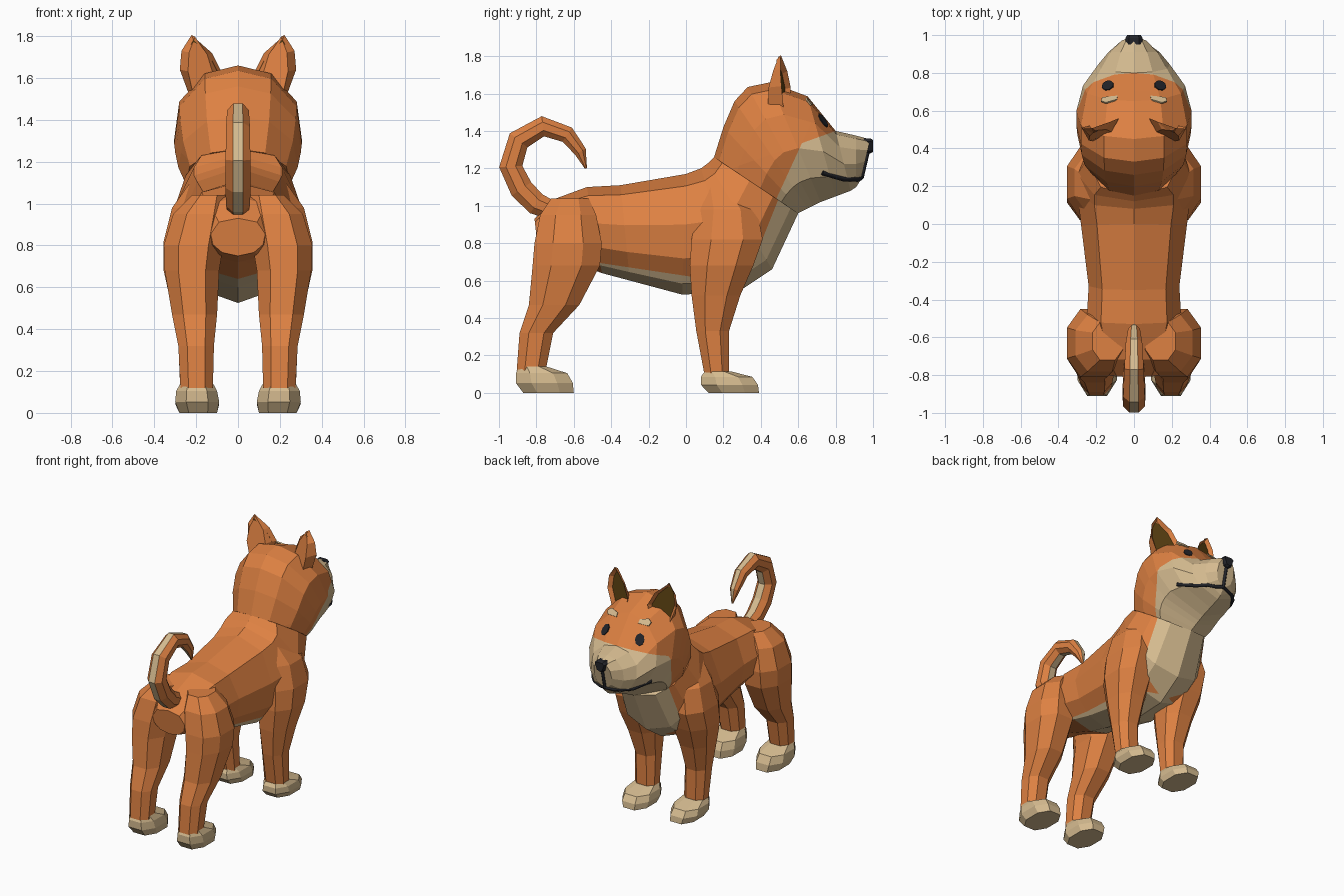
import bpy, bmesh, math
from mathutils import Vector
from mathutils.bvhtree import BVHTree

if "Cube" in bpy.data.objects:
    bpy.data.objects.remove(bpy.data.objects["Cube"], do_unlink=True)


def material(name, rgb):
    m = bpy.data.materials.new(name)
    m.use_nodes = True
    m.diffuse_color = (*rgb, 1)
    bsdf = m.node_tree.nodes["Principled BSDF"]
    bsdf.inputs["Base Color"].default_value = (*rgb, 1)
    bsdf.inputs["Roughness"].default_value = 0.8
    return m


ORANGE = material("orange fur", (0.73, 0.22, 0.055))
CREAM = material("cream fur", (0.67, 0.50, 0.28))
BLACK = material("black", (0.016, 0.017, 0.022))
BROWN = material("ear brown", (0.11, 0.055, 0.006))


def finish(name, bm, mats):
    bmesh.ops.recalc_face_normals(bm, faces=bm.faces[:])
    me = bpy.data.meshes.new(name)
    bm.to_mesh(me)
    bm.free()
    for m in mats:
        me.materials.append(m)
    ob = bpy.data.objects.new(name, me)
    bpy.context.collection.objects.link(ob)
    return ob


def loft(rings):
    """Skin closed rings of equal length and cap both ends."""
    bm = bmesh.new()
    vs = [[bm.verts.new(p) for p in r] for r in rings]
    n = len(vs[0])
    for a, b in zip(vs, vs[1:]):
        for i in range(n):
            bm.faces.new((a[i], a[(i + 1) % n], b[(i + 1) % n], b[i]))
    bm.faces.new(vs[0][::-1])
    bm.faces.new(vs[-1])
    return bm


def body_rings(stations, section):
    """Stations are top y, z, bottom y, z, half width; section is half of the outline."""
    rings = []
    full = section + [(-x, t) for x, t in section[-2:0:-1]]
    for ty, tz, by, bz, w in stations:
        rings.append([(x * w, ty + (by - ty) * t, tz + (bz - tz) * t) for x, t in full])
    return rings


def cut(bm, co, no):
    bmesh.ops.bisect_plane(bm, geom=bm.verts[:] + bm.edges[:] + bm.faces[:],
                           plane_co=co, plane_no=no, dist=0.0005)


# Torso: rump to neck, with cream belly and chest
TORSO_SECTION = [(0, 0), (.7, .1), (1, .42), (.92, .70), (.58, .91), (0, 1)]
NECK = (.15, 1.26, .60, .96, .25)
bm = loft(body_rings([
    (-.81, .93, -.79, .75, .13), (-.72, 1.03, -.66, .72, .20),
    (-.53, 1.10, -.45, .64, .25), (-.35, 1.11, -.30, .60, .24),
    (0, 1.17, -.02, .525, .28), (.08, 1.20, .28, .54, .30),
    (.12, 1.23, .46, .66, .30), NECK], TORSO_SECTION))
belly = (Vector((0, 0, .625)), Vector((0, -.15, -1)))
chest = (Vector((0, .30, .55)), Vector((0, 1, -.4)))
for co, no in (belly, chest):
    cut(bm, co, no)
for f in bm.faces:
    c = f.calc_center_median()
    under = (c - belly[0]).dot(belly[1]) > 0 and c.y > -.55
    f.material_index = int(under or (c - chest[0]).dot(chest[1]) > 0)
finish("torso", bm, [ORANGE, CREAM])

# Head: skull and muzzle, cream below the cheek line
HEAD_SECTION = [(0, 0), (.52, .06), (.92, .27), (1, .55), (.78, .80), (0, 1)]
bm = loft(body_rings([
    NECK, (.20, 1.42, .62, .97, .285), (.26, 1.56, .65, .985, .30),
    (.33, 1.635, .68, 1.0, .305), (.45, 1.66, .72, 1.02, .305),
    (.65, 1.585, .80, 1.05, .27), (.80, 1.40, .88, 1.08, .19),
    (.91, 1.375, .91, 1.10, .135), (.985, 1.355, .935, 1.14, .07)], HEAD_SECTION))
brow = (Vector((0, .62, 1.335)), Vector((0, .36, -1)))
cheek = (Vector((0, .62, 1.335)), Vector((0, 1, -.46)))
for co, no in (brow, cheek):
    cut(bm, co, no)
for f in bm.faces:
    c = f.calc_center_median()
    f.material_index = int(all((c - co).dot(no) > 0 for co, no in (brow, cheek)))
surface = BVHTree.FromBMesh(bm)
finish("head", bm, [ORANGE, CREAM])


def plate(name, at, outline, mat):
    """Thin plate lying on the head surface; outline is (across, up)."""
    co, no, _, _ = surface.find_nearest(Vector(at))
    across = Vector((0, 0, 1)).cross(no).normalized()
    up = no.cross(across)
    rings = [[co + across * u + up * v + no * h for u, v in outline] for h in (-.004, .005)]
    finish(name, loft(rings), [mat])


# Limbs: rings are z, inner x, outer x, back y, front y
def limb(name, rings, side, mat):
    out = []
    for z, xi, xo, yb, yf in rings:
        cx, cy, rx, ry = (xi + xo) / 2, (yb + yf) / 2, (xo - xi) / 2, (yf - yb) / 2
        out.append([(side * (cx + rx * u), cy + ry * v, z) for u, v in
                    [(1, -.45), (1, .45), (.5, 1), (-.5, 1), (-1, .45), (-1, -.45), (-.5, -1), (.5, -1)]])
    finish(name, loft(out), [mat])


HIND_LEG = [(1.04, .06, .22, -.72, -.52), (.95, .05, .31, -.78, -.48), (.80, .07, .355, -.81, -.45),
            (.68, .09, .35, -.82, -.46), (.47, .10, .315, -.84, -.57), (.32, .115, .285, -.89, -.71),
            (.12, .12, .275, -.905, -.75)]
FORE_LEG = [(1.14, .05, .20, .08, .24), (.98, .05, .315, .06, .38), (.82, .07, .355, .03, .41),
            (.68, .08, .355, .02, .36), (.52, .10, .32, .03, .29), (.33, .12, .285, .055, .23),
            (.09, .12, .275, .10, .23)]
PAW = [(0, .10, .28, .04, .31), (.05, .09, .30, 0, .305), (.10, .10, .295, 0, .275), (.135, .12, .275, .02, .16)]

for side, tag in ((1, "left"), (-1, "right")):
    limb("hind_leg_" + tag, HIND_LEG, side, ORANGE)
    limb("fore_leg_" + tag, FORE_LEG, side, ORANGE)
    for name, y0, k in (("hind_paw_", -.91, 1.05), ("fore_paw_", .08, .85)):
        limb(name + tag, [(z * k, a, b, y0 + c, y0 + d) for z, a, b, c, d in PAW], side, CREAM)

    # Ear: shallow shell with a sunken brown inside
    outline = [(.10, 1.54), (.08, 1.63), (.125, 1.72), (.222, 1.805), (.27, 1.73), (.278, 1.64), (.23, 1.51)]
    front, back = [], []
    for x, z in outline:
        lean = -.25 * (x - .18) - .12 * max(0, z - 1.66)
        front.append((side * x, .535 + lean, z))
        thin = .09 * (1.805 - z) / .26 + .012
        back.append((side * (.18 + (x - .18) * .6), .535 + lean - min(thin, .085), z - .008))
    bm = loft([back, front])
    bm.faces.ensure_lookup_table()
    inner = bm.faces[-1]
    bmesh.ops.recalc_face_normals(bm, faces=bm.faces[:])
    bmesh.ops.inset_region(bm, faces=[inner], thickness=.022, depth=-.025)
    inner.material_index = 1
    finish("ear_" + tag, bm, [ORANGE, BROWN])

    # Eye and brow spot
    eye = [(.032 * math.cos(a * math.pi / 4), .043 * math.sin(a * math.pi / 4)) for a in range(8)]
    plate("eye_" + tag, (side * .135, .725, 1.45), eye, BLACK)
    s = side
    plate("brow_spot_" + tag, (s * .13, .655, 1.55),
          [(-s * -.045, -.018), (-s * -.04, .012), (-s * .02, .028), (-s * .045, .008), (-s * .035, -.02)], CREAM)

# Tail: tapered curl with a cream stripe on the outer and inner sides
PATH = [(-.70, .97, .05), (-.80, 1.01, .062), (-.88, 1.09, .065), (-.937, 1.21, .064), (-.895, 1.35, .062),
        (-.765, 1.425, .056), (-.635, 1.38, .047), (-.565, 1.29, .034), (-.535, 1.20, .006)]
rings = []
for i, (y, z, r) in enumerate(PATH):
    a, b = PATH[max(i - 1, 0)], PATH[min(i + 1, len(PATH) - 1)]
    d = Vector((0, b[0] - a[0], b[1] - a[1])).normalized()
    normal = Vector((0, -d.z, d.y))
    rings.append([Vector((math.sin(t) * r, y, z)) + normal * math.cos(t) * r * 1.05
                  for t in [math.pi / 8 + k * math.pi / 4 for k in range(8)]])
bm = loft(rings)
for i, f in enumerate(bm.faces):
    f.material_index = int(i < 8 * (len(PATH) - 1) and i % 8 in (3, 7))
finish("tail", bm, [ORANGE, CREAM])

# Nose
bm = loft([[(x * w, y, 1.32 + z * h) for x, z in
            [(-1, .6), (-.6, 1), (.6, 1), (1, .6), (.6, -.7), (0, -1), (-.6, -.7)]]
           for y, w, h in ((.95, .045, .04), (.985, .045, .04), (1.0, .036, .032))])
finish("nose", bm, [BLACK])


# Mouth: bevelled lines snapped to the muzzle
def line(name, points, radius):
    cu = bpy.data.curves.new(name, 'CURVE')
    cu.dimensions = '3D'
    cu.bevel_depth = radius
    cu.bevel_resolution = 0
    cu.use_fill_caps = True
    sp = cu.splines.new('POLY')
    sp.points.add(len(points) - 1)
    for p, q in zip(sp.points, points):
        p.co = (*surface.find_nearest(Vector(q))[0], 1)
    cu.materials.append(BLACK)
    bpy.context.collection.objects.link(bpy.data.objects.new(name, cu))


line("mouth_middle", [(0, .99, 1.30), (0, .965, 1.22), (0, .94, 1.15)], .013)
for side, tag in ((1, "left"), (-1, "right")):
    line("mouth_" + tag, [(0, .94, 1.15), (side * .06, .93, 1.135), (side * .11, .90, 1.14),
                          (side * .16, .84, 1.145), (side * .24, .73, 1.175)], .015)
